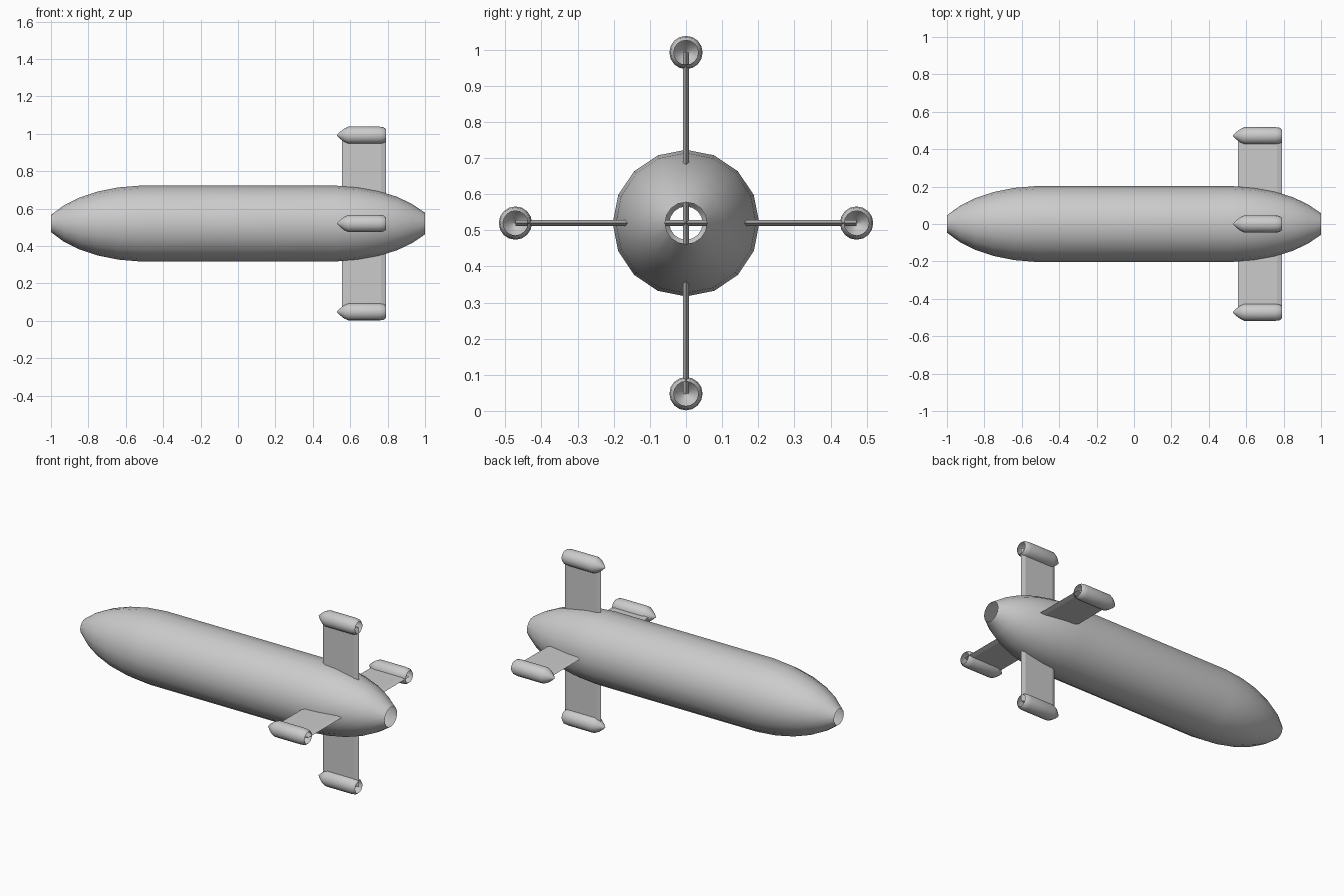
import bpy, bmesh, math

if "Cube" in bpy.data.objects:
    bpy.data.objects.remove(bpy.data.objects["Cube"], do_unlink=True)

CENTER_Z = 0.52
POD_OFFSET = 0.472

grey = bpy.data.materials.new("plain_grey")
grey.use_nodes = True
grey.diffuse_color = (0.6, 0.6, 0.6, 1)
grey.node_tree.nodes["Principled BSDF"].inputs["Base Color"].default_value = (0.6, 0.6, 0.6, 1)


def finish(name, bm, smooth):
    bmesh.ops.recalc_face_normals(bm, faces=bm.faces)
    mesh = bpy.data.meshes.new(name)
    bm.to_mesh(mesh)
    bm.free()
    mesh.materials.append(grey)
    for face in mesh.polygons:
        face.use_smooth = smooth
    obj = bpy.data.objects.new(name, mesh)
    bpy.context.collection.objects.link(obj)
    return obj


def open_tube(name, profile, sides, y, z):
    """Turn an (x, radius) profile around an axis parallel to x."""
    bm = bmesh.new()
    rings = []
    for x, radius in profile:
        angles = [math.tau * i / sides for i in range(sides)]
        rings.append([bm.verts.new((x, y + radius * math.sin(a), z + radius * math.cos(a)))
                      for a in angles])
    for a, b in zip(rings, rings[1:]):
        for i in range(sides):
            j = (i + 1) % sides
            bm.faces.new((a[i], a[j], b[j], b[i]))
    return finish(name, bm, True)


def fin_slab(name, vertical):
    """A thin blade with wedge edges, running through the hull from pod to pod."""
    half = 0.008
    section = [(0.555, 0), (0.575, half), (0.765, half),
               (0.79, 0), (0.765, -half), (0.575, -half)]
    bm = bmesh.new()
    ends = []
    for s in (-POD_OFFSET, POD_OFFSET):
        ends.append([bm.verts.new((x, t, CENTER_Z + s) if vertical else (x, s, CENTER_Z + t))
                     for x, t in section])
    for i in range(len(section)):
        j = (i + 1) % len(section)
        bm.faces.new((ends[0][i], ends[0][j], ends[1][j], ends[1][i]))
    for end in ends:
        bm.faces.new(end)
    return finish(name, bm, False)


# Hull: hollow body, open at both ends
hull_profile = [(-1, 0.046), (-0.93, 0.098), (-0.85, 0.138), (-0.75, 0.171),
                (-0.64, 0.193), (-0.52, 0.203), (0, 0.203), (0.52, 0.203),
                (0.64, 0.194), (0.75, 0.174), (0.85, 0.143), (0.93, 0.105), (1, 0.058)]
open_tube("hull", hull_profile, 16, 0, CENTER_Z)

# Crossed fins
fin_slab("vertical_fin", True)
fin_slab("horizontal_fin", False)

# Tip pods: closed pointed nose, open tapered rear
pod_profile = [(0.528, 0.001), (0.545, 0.018), (0.568, 0.036), (0.59, 0.046),
               (0.755, 0.046), (0.778, 0.043), (0.79, 0.034)]
for name, y, z in (("top_pod", 0, 1), ("bottom_pod", 0, -1),
                   ("front_pod", -1, 0), ("back_pod", 1, 0)):
    open_tube(name, pod_profile, 16, y * POD_OFFSET, CENTER_Z + z * POD_OFFSET)
